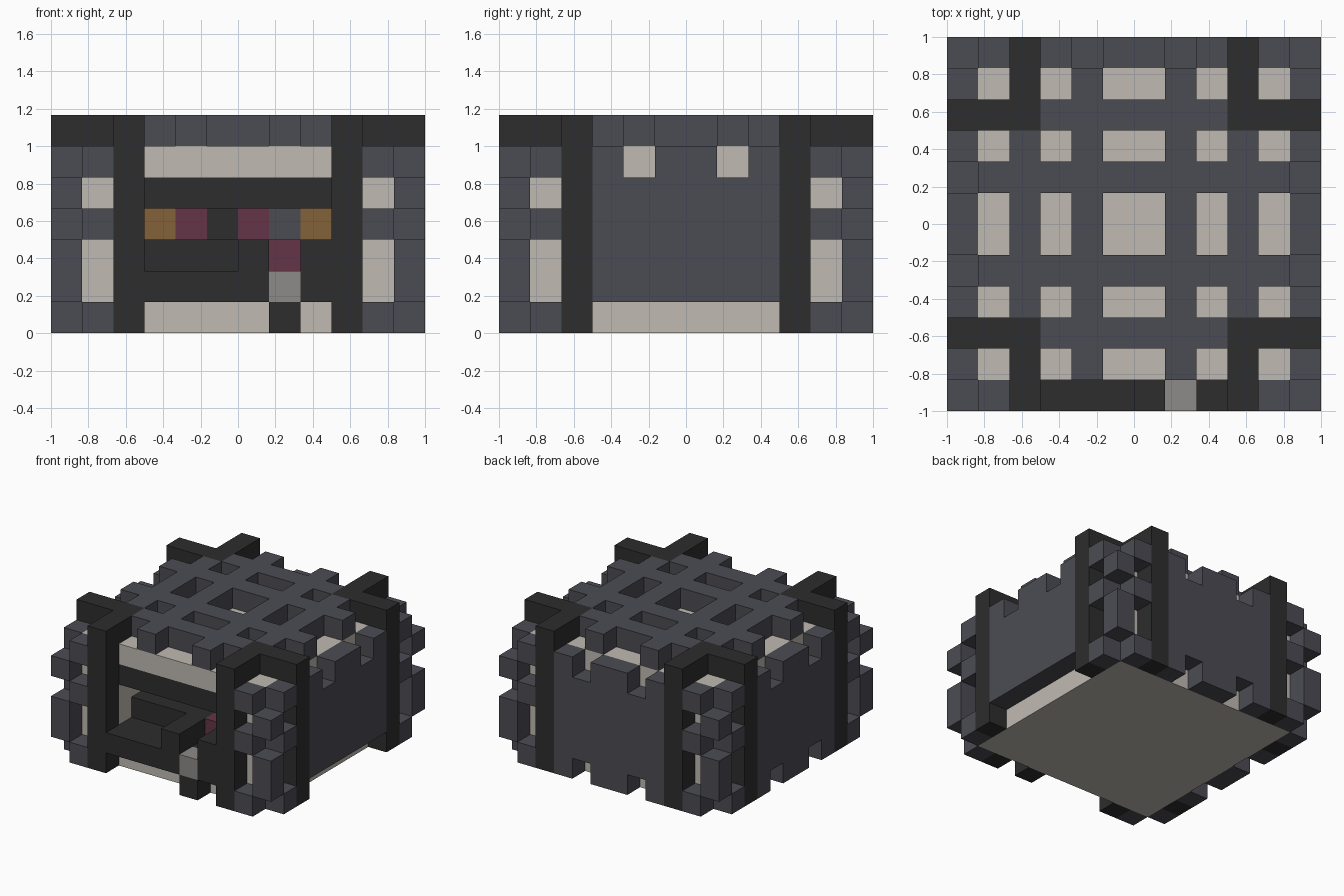
import bpy
import bmesh
from mathutils import Matrix, Vector

if "Cube" in bpy.data.objects:
    bpy.data.objects.remove(bpy.data.objects["Cube"], do_unlink=True)

UNIT = 1 / 6  # one block


def linear(c):
    c /= 255
    return c / 12.92 if c <= 0.04045 else ((c + 0.055) / 1.055) ** 2.4


def material(name, *rgb):
    mat = bpy.data.materials.new(name)
    mat.use_nodes = True
    color = (*[linear(c) for c in rgb], 1)
    mat.diffuse_color = color
    mat.node_tree.nodes["Principled BSDF"].inputs["Base Color"].default_value = color
    return mat


plaster = material("pale plaster", 192, 186, 178)
slate = material("slate", 75, 75, 84)
iron = material("dark iron", 45, 45, 45)
brown = material("brown", 130, 98, 58)
plum = material("plum", 100, 53, 70)
grey = material("grey", 141, 139, 136)


def blocks(name, mat, boxes):
    """One object from boxes given as (x range, y range, z range) in blocks."""
    bm = bmesh.new()
    for box in boxes:
        low, high = (Vector(v) * UNIT for v in zip(*[sorted(r) for r in box]))
        fit = Matrix.Translation((low + high) / 2) @ Matrix.Diagonal((*(high - low), 1))
        bmesh.ops.create_cube(bm, size=1, matrix=fit)
    mesh = bpy.data.meshes.new(name)
    bm.to_mesh(mesh)
    bm.free()
    mesh.materials.append(mat)
    obj = bpy.data.objects.new(name, mesh)
    bpy.context.collection.objects.link(obj)
    return obj


def mirrored(a, b, s):
    return (a * s, b * s)


# Plaster core with a recess in the front
full = (-5, 5)
blocks("plaster_core", plaster, [
    (full, full, (0, 1)),
    (full, full, (5, 6)),
    (full, (-2, 5), (1, 5)),
    ((-5, -3), (-5, -2), (1, 5)),
    ((3, 5), (-5, -2), (1, 5)),
])

# Corners: paired posts with an elbow on top, and staggered corner stones
for sx, x_name in ((-1, "right"), (1, "left")):
    for sy, y_name in ((-1, "front"), (1, "back")):
        def corner(x, y, z):
            return (mirrored(*x, sx), mirrored(*y, sy), z)

        blocks(f"{y_name}_{x_name}_posts", iron, [
            corner((3, 4), (5, 6), (0, 7)),
            corner((5, 6), (3, 4), (0, 7)),
            corner((3, 4), (3, 5), (6, 7)),
            corner((4, 5), (3, 4), (6, 7)),
        ])
        stones = [corner((5, 6), (5, 6), z) for z in ((1, 3), (4, 5))]
        for z in ((0, 1), (3, 4), (5, 6)):
            stones.append(corner((4, 5), (5, 6), z))
            stones.append(corner((5, 6), (4, 5), z))
        blocks(f"{y_name}_{x_name}_corner_stones", slate, stones)

# Notched wall panels
teeth = [(-3, -2), (-1, 1), (2, 3)]
panel = [((-3, 3), (1, 5))] + [(t, (5, 6)) for t in teeth]
footed = panel + [(t, (0, 1)) for t in teeth]
blocks("left_panel", slate, [((5, 6), t, z) for t, z in panel])
blocks("right_panel", slate, [((-6, -5), t, z) for t, z in footed])
blocks("back_panel", slate, [(t, (5, 6), z) for t, z in footed])

# Roof lattice
top = (6, 7)
lattice = []
for s in (-1, 1):
    lattice.append((mirrored(1, 2, s), full, top))
    lattice.append((mirrored(3, 4, s), (-3, 3), top))
    for t in teeth + [(-5, -4), (4, 5)]:
        lattice.append((t, mirrored(1, 2, s), top))
    for t in teeth:
        lattice.append((t, mirrored(3, 4, s), top))
blocks("roof_lattice", slate, lattice)

# Front recess: lintel, ledge, counter and raised blocks beside the passage
blocks("lintel", iron, [((-3, 3), (-5, -2), (4, 5))])
blocks("ledge", iron, [
    ((-3, 1), (-6, -4), (1, 2)),
    ((2, 3), (-6, -4), (1, 2)),
    ((1, 2), (-5, -4), (1, 2)),
])
blocks("raised_blocks", iron, [
    ((0, 1), (-6, -4), (2, 3)),
    ((2, 3), (-6, -4), (2, 3)),
])
blocks("counter", iron, [
    ((-3, 3), (-4, -2), (1, 2)),
    ((-3, 1), (-4, -2), (2, 3)),
    ((2, 3), (-4, -2), (2, 3)),
])
blocks("passage_end", plum, [((1, 2), (-4, -2), (2, 3))])

# Step below the passage
blocks("step_base", iron, [((1, 2), (-6, -5), (0, 1))])
blocks("step", grey, [((1, 2), (-6, -5), (1, 2))])

# Row of coloured blocks at the back of the counter
row = [brown, plum, iron, plum, slate, brown]
for i, mat in enumerate(row):
    x = i - 3
    blocks(f"shelf_block_{i + 1}", mat, [((x, x + 1), (-3, -2), (3, 4))])
